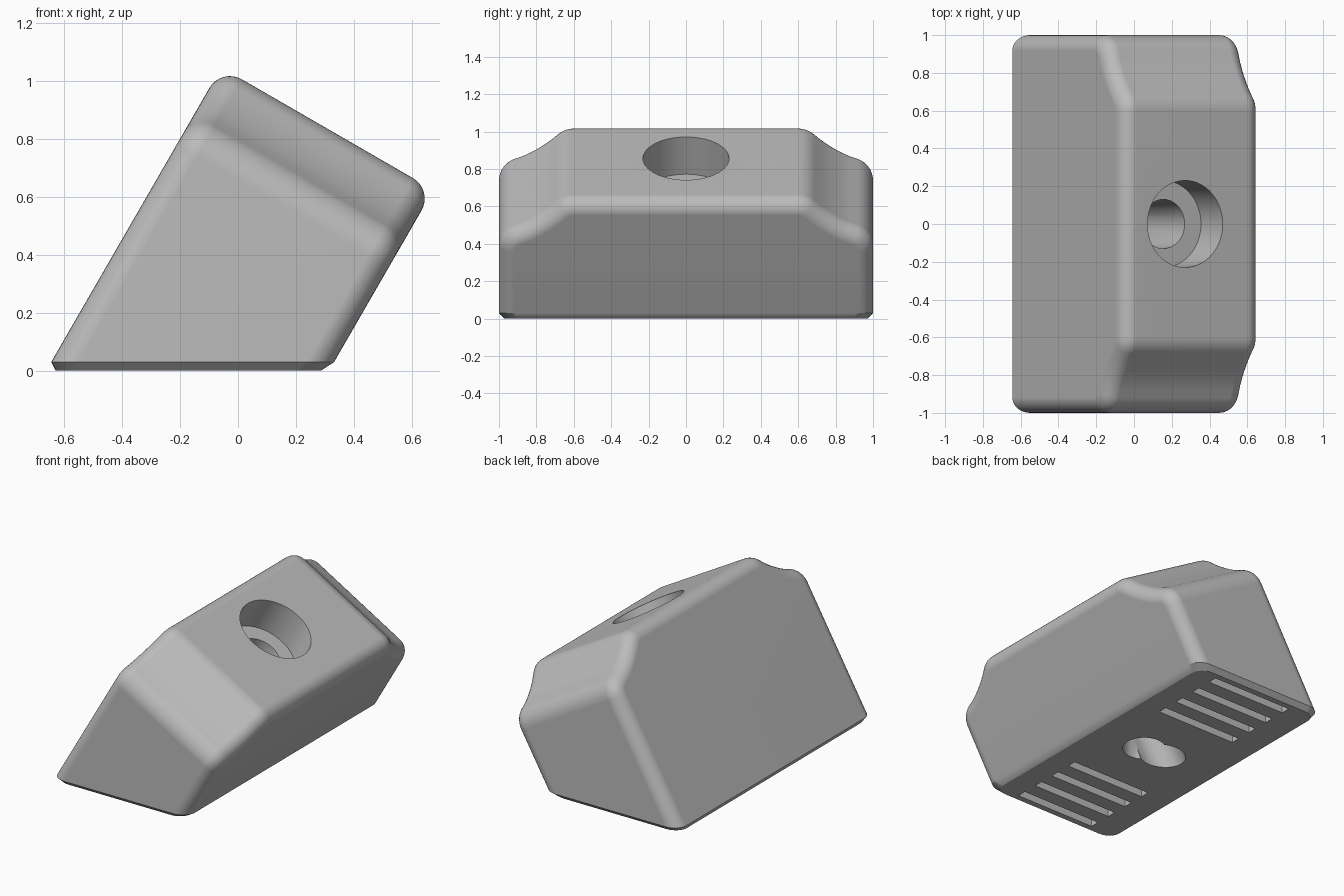
import bpy, bmesh
from math import sin, cos, radians, pi
from mathutils import Vector, Matrix

if "Cube" in bpy.data.objects:
    bpy.data.objects.remove(bpy.data.objects["Cube"], do_unlink=True)

grey = bpy.data.materials.new("plain grey")
grey.use_nodes = True
grey.diffuse_color = (0.5, 0.5, 0.5, 1)
grey.node_tree.nodes["Principled BSDF"].inputs["Base Color"].default_value = (0.5, 0.5, 0.5, 1)

# The block leans 30 degrees: U runs across it, W runs up along it
TILT = radians(30)
U = Vector((cos(TILT), 0, -sin(TILT)))
W = Vector((sin(TILT), 0, cos(TILT)))
U_MIN, U_MAX, TOP, FILLET = -0.573, 0.272, 0.877, 0.082
CHAMFER = 0.03


def make_object(name, bm):
    mesh = bpy.data.meshes.new(name)
    bm.to_mesh(mesh)
    bm.free()
    mesh.materials.append(grey)
    obj = bpy.data.objects.new(name, mesh)
    bpy.context.collection.objects.link(obj)
    return obj


def arc(cy, cw, r, start, end, steps):
    angles = [radians(start + (end - start) * i / steps) for i in range(steps + 1)]
    return [Vector((cy + r * cos(a), cw + r * sin(a))) for a in angles]


def offset(points, d):
    """Move a closed anticlockwise outline inward by d."""
    out = []
    for i, p in enumerate(points):
        a = (p - points[i - 1]).normalized()
        b = (points[(i + 1) % len(points)] - p).normalized()
        na, nb = Vector((-a.y, a.x)), Vector((-b.y, b.x))
        out.append(p + (na + nb) * d / (1 + na.dot(nb)))
    return out


# Side outline: rounded shoulder, hollow sweep, rounded crest
low = arc(0.87, 0.57, 0.13, 0, 67, 8)
crest = arc(0.60, TOP - 0.126, 0.126, 45, 90, 7)
hollow_centre = crest[0] + Vector((cos(pi / 4), sin(pi / 4))) * 0.69
hollow = arc(hollow_centre.x, hollow_centre.y, 0.69, 225, 247, 7)
half = [Vector((1, -0.7))] + low + hollow[-2:0:-1] + crest
outline = half + [Vector((-p.x, p.y)) for p in reversed(half)]

# Body: rings of the outline lofted across the block with rounded rims
STEPS = 8
rim = [(FILLET * (1 - sin(a)), FILLET * (1 - cos(a)))
       for a in (i * pi / 2 / STEPS for i in range(STEPS + 1))]
sections = [(inset, U_MIN + du) for inset, du in rim]
sections += [(inset, U_MAX - du) for inset, du in reversed(rim)]

bm = bmesh.new()
rings = [[bm.verts.new(U * u + W * p.y + Vector((0, p.x, 0))) for p in offset(outline, inset)]
         for inset, u in sections]
for r0, r1 in zip(rings, rings[1:]):
    for i in range(len(r0)):
        bm.faces.new((r0[i - 1], r0[i], r1[i], r1[i - 1]))
bm.faces.new(rings[0])
bm.faces.new(rings[-1])

# Level foot with a small chamfer
bmesh.ops.bisect_plane(bm, geom=bm.verts[:] + bm.edges[:] + bm.faces[:], dist=1e-5,
                       plane_co=(0, 0, CHAMFER), plane_no=(0, 0, 1), clear_inner=True)
rim_edges = [e for e in bm.edges if e.is_boundary]
ext = bmesh.ops.extrude_edge_only(bm, edges=rim_edges)["geom"]
foot = [v for v in ext if isinstance(v, bmesh.types.BMVert)]
mid = (min(v.co.x for v in foot) + max(v.co.x for v in foot)) / 2
for v in foot:
    v.co = (mid - 0.015 + (v.co.x - mid) * 0.938, v.co.y * 0.97, 0)
bmesh.ops.contextual_create(bm, geom=[e for e in bm.edges if e.is_boundary])
bmesh.ops.recalc_face_normals(bm, faces=bm.faces)
body = make_object("wedge_block", bm)


def cylinder(name, radius, base, axis, length):
    bm = bmesh.new()
    turn = Vector((0, 0, 1)).rotation_difference(axis).to_matrix().to_4x4()
    place = Matrix.Translation(base + axis * length / 2) @ turn
    bmesh.ops.create_cone(bm, cap_ends=True, segments=64, radius1=radius, radius2=radius,
                          depth=length, matrix=place)
    return make_object(name, bm)


def box(name, centre, size):
    bm = bmesh.new()
    place = Matrix.Translation(centre) @ Matrix.Diagonal((*size, 1))
    bmesh.ops.create_cube(bm, size=1, matrix=place)
    return make_object(name, bm)


# Slanted bolt hole, its wide seat, and the upright hole meeting it from below
bolt_line = U * -0.194
cutters = [
    cylinder("bolt_seat_cutter", 0.23, bolt_line + W * (TOP - 0.23), W, 0.5),
    cylinder("bolt_hole_cutter", 0.13, bolt_line - W * 0.5, W, 1.2),
    cylinder("foot_hole_cutter", 0.13, Vector((-0.08, 0, -0.1)), Vector((0, 0, 1)), 0.37),
]
# Four narrow slots on each side of the foot
for side in (-1, 1):
    for i in range(4):
        y = side * (0.43 + 0.157 * i)
        cutters.append(box("slot_cutter", Vector((-0.155, y, 0)), (0.58, 0.06, 0.24)))

bpy.context.view_layer.objects.active = body
for c in cutters:
    c.hide_render = True
    cut = body.modifiers.new("cut", "BOOLEAN")
    cut.operation, cut.solver, cut.object = "DIFFERENCE", "EXACT", c
    bpy.ops.object.modifier_apply(modifier=cut.name)
    bpy.data.objects.remove(c, do_unlink=True)

# Smooth fillets, crisp cut edges
bpy.ops.object.select_all(action="DESELECT")
body.select_set(True)
bpy.ops.object.shade_smooth_by_angle(angle=radians(28))
weighted = body.modifiers.new("even_shading", "WEIGHTED_NORMAL")
weighted.keep_sharp = True
